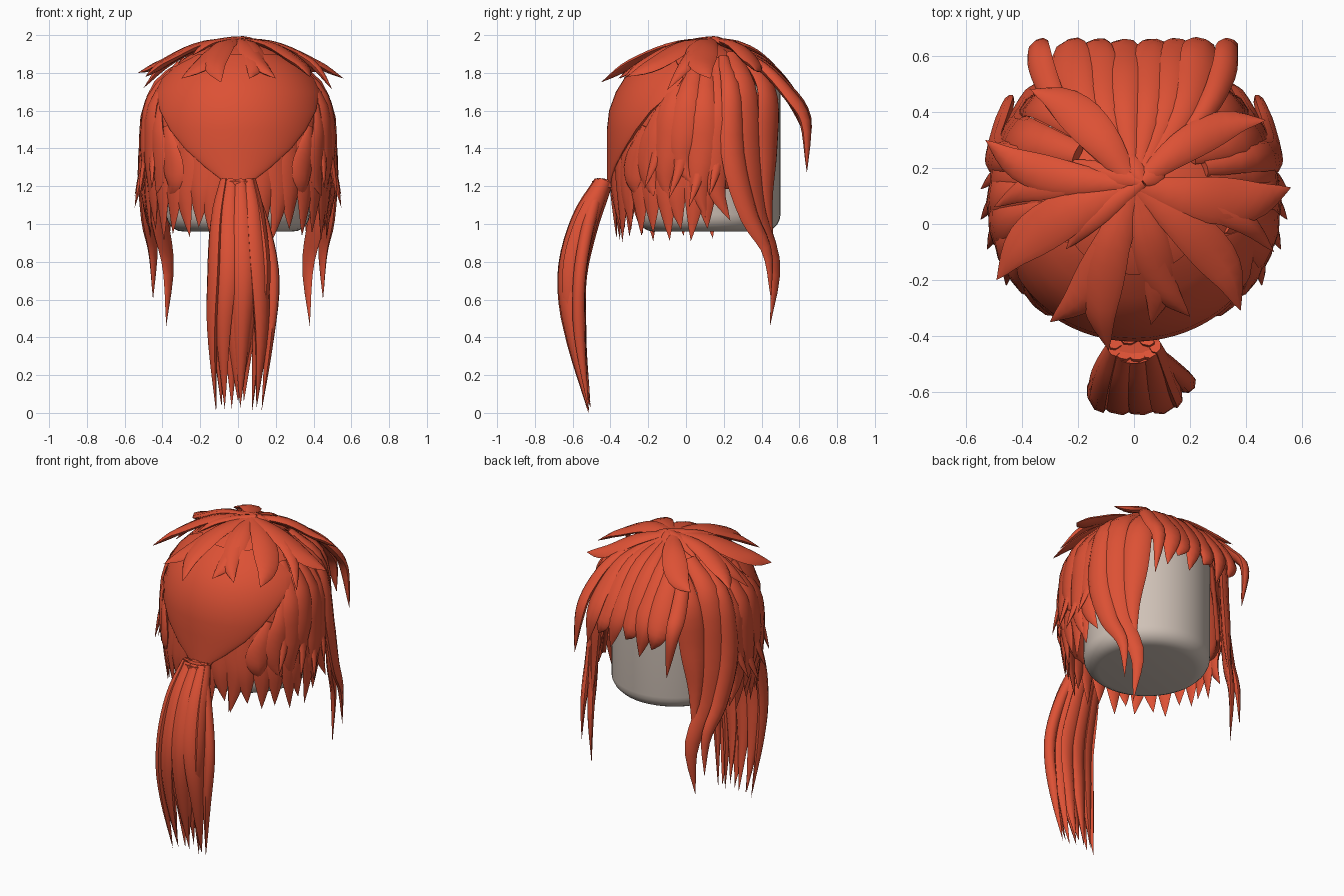
import bpy, bmesh, math, random
from mathutils import Vector

if "Cube" in bpy.data.objects:
    bpy.data.objects.remove(bpy.data.objects["Cube"])

random.seed(7)
CY, RX, RY, ZC, DOME = 0.07, 0.485, 0.455, 1.5, 0.465


def material(name, rgb):
    m = bpy.data.materials.new(name)
    m.diffuse_color = (*rgb, 1)
    m.use_nodes = True
    m.node_tree.nodes["Principled BSDF"].inputs["Base Color"].default_value = m.diffuse_color
    return m


HAIR = material("copper red", (0.72, 0.082, 0.035))
SKIN = material("pale clay", (0.63, 0.54, 0.475))


def finish(name, bm, mat, angle=50):
    bmesh.ops.recalc_face_normals(bm, faces=bm.faces)
    me = bpy.data.meshes.new(name)
    bm.to_mesh(me)
    bm.free()
    me.materials.append(mat)
    ob = bpy.data.objects.new(name, me)
    bpy.context.collection.objects.link(ob)
    bpy.ops.object.select_all(action='DESELECT')
    bpy.context.view_layer.objects.active = ob
    ob.select_set(True)
    bpy.ops.object.shade_smooth_by_angle(angle=math.radians(angle))
    return ob


def scalp(deg, s, lift=0.0):
    """Point on the hair volume: s 0..1 runs over the dome, then straight down."""
    a = math.radians(deg)
    q = math.radians(90 * min(s, 1))
    f = math.sin(q)
    z = ZC + (DOME + lift) * math.cos(q) - max(s - 1, 0) * 0.75
    return Vector(((RX + lift) * f * math.cos(a), CY + (RY + lift) * f * math.sin(a), z))


def outward(p):
    return Vector((p.x, p.y - CY, max(p.z - ZC, 0) * 1.05 + 1e-4)).normalized()


def spline(pts, t):
    n = len(pts) - 1
    i = min(int(t * n), n - 1)
    u = t * n - i
    b, c = pts[i], pts[i + 1]
    a = pts[i - 1] if i else b * 2 - c
    d = pts[i + 2] if i + 2 <= n else c * 2 - b
    return 0.5 * (2 * b + (c - a) * u + (2 * a - 5 * b + 4 * c - d) * u * u
                  + (3 * b - a - 3 * c + d) * u ** 3)


def lock(bm, pts, width, thick=0.025, root=0.5, peak=0.45, normal=None, steps=12, sides=8):
    """Pointed strand with a flattened cross-section."""
    pts = [Vector(p) for p in pts]
    rings = []
    for i in range(steps):
        t = i / steps
        p = spline(pts, t)
        tan = (spline(pts, t + 0.01) - p).normalized()
        n = Vector(normal) if normal else outward(p)
        side = tan.cross(n).normalized()
        n = side.cross(tan).normalized()
        if t < peak:
            k = root + (1 - root) * math.sin(t / peak * math.pi / 2)
        else:
            k = 1 - ((t - peak) / (1 - peak)) ** 1.7
        rings.append([bm.verts.new(p + side * (width / 2 * k * math.cos(a))
                                   + n * (thick * min(1, k * 1.3) * math.sin(a)))
                      for a in (2 * math.pi * j / sides for j in range(sides))])
    for r, q in zip(rings, rings[1:]):
        for j in range(sides):
            k = (j + 1) % sides
            bm.faces.new((r[j], r[k], q[k], q[j]))
    bm.faces.new(rings[0][::-1])
    tip = bm.verts.new(pts[-1])
    for j in range(sides):
        bm.faces.new((rings[-1][j], rings[-1][(j + 1) % sides], tip))


def jit(a):
    return random.uniform(-a, a)


# Head block: cylinder with a rounded lower rim
bm = bmesh.new()
prof = [(0.0, 0.96), (0.29, 0.96)] + [
    (0.29 + 0.09 * math.sin(a), 1.05 - 0.09 * math.cos(a))
    for a in (math.radians(d) for d in (18, 36, 54, 72, 90))] + [(0.38, 1.74), (0.0, 1.74)]
vs = [bm.verts.new((r, 0.12, z)) for r, z in prof]
es = [bm.edges.new(e) for e in zip(vs, vs[1:])]
bmesh.ops.spin(bm, geom=vs + es, cent=(0, 0.12, 0), axis=(0, 0, 1), angle=2 * math.pi, steps=48)
bmesh.ops.remove_doubles(bm, verts=bm.verts, dist=1e-4)
finish("head_block", bm, SKIN)

# Hair cap, cut short over the face
bm = bmesh.new()
cols, rows, grid = 72, 16, []
for c in range(cols):
    deg = c * 360 / cols
    end = 0.78 if abs(deg - 90) < 43 else 1.42
    grid.append([bm.verts.new(scalp(deg, 0.02 + (end - 0.02) * r / rows)) for r in range(rows + 1)])
for c in range(cols):
    a, b = grid[c], grid[(c + 1) % cols]
    for r in range(rows):
        bm.faces.new((a[r], a[r + 1], b[r + 1], b[r]))
bm.faces.new([g[0] for g in grid])
cap = finish("hair_cap", bm, HAIR)
mod = cap.modifiers.new("thickness", 'SOLIDIFY')
mod.thickness, mod.offset = 0.025, -1

# Swept teardrop panel gathered into the tail, with a tucked rim
bm = bmesh.new()
edge = [(1.9, 0.2), (1.84, 0.31), (1.77, 0.385), (1.7, 0.415), (1.6, 0.395), (1.5, 0.345),
        (1.4, 0.27), (1.3, 0.165), (1.24, 0.09), (1.19, 0.06)]
grid = []
for z, w in edge:
    f = math.sqrt(1 - (max(z - ZC, 0) / DOME) ** 2)
    row = []
    for i in range(-1, 26):
        u = math.sin((min(max(i, 0), 24) / 12 - 1) * math.pi / 2)
        x = min(w, RX * f * 0.985) * u
        y = CY - RY * math.sqrt(max(f * f - (x / RX) ** 2, 0))
        p = Vector((x, y, z))
        puff = -0.01 if i in (-1, 25) else 0.022 + 0.012 * math.sqrt(max(1 - u * u, 0))
        n = outward(p)
        row.append(bm.verts.new(p + Vector((n.x, n.y, 0)) * puff))
    grid.append(row)
for a, b in zip(grid, grid[1:]):
    for i in range(26):
        bm.faces.new((a[i], a[i + 1], b[i + 1], b[i]))
finish("swept_panel", bm, HAIR, 40)

# Nape fringe of long pointed teeth
bm = bmesh.new()
for i in range(20):
    d = -186 + i * 192 / 19
    e = 1.78 - 0.07 * (i % 2) + jit(0.03)
    lock(bm, [scalp(d + jit(2), 0.97, -0.012), scalp(d, 1.22, -0.002), scalp(d + jit(2), 1.45, 0.0),
              scalp(d + jit(4), e, -0.015)], 0.155, 0.018, peak=0.42)
finish("nape_fringe", bm, HAIR)

# Layered side locks with flicked ends
bm = bmesh.new()
for sx in (1, -1):
    for i, (d, top, e) in enumerate(((-44, 0.98, 1.5), (-31, 0.8, 1.45), (-20, 0.5, 1.52),
                                     (-9, 0.45, 1.40), (3, 0.4, 1.6), (14, 0.4, 1.65), (26, 0.4, 1.45))):
        e += jit(0.04)
        k = [top + (e - top) * t for t in (0, 0.33, 0.6, 0.82, 1)]
        pts = [scalp(d + 6, k[0], 0.0), scalp(d + 1, k[1], 0.010), scalp(d - 2 + jit(2), k[2], 0.016),
               scalp(d - 3, k[3], 0.014), scalp(d + 3 + jit(4), k[4], 0.005 + 0.02 * (i % 2))]
        lock(bm, [(p.x * sx, p.y, p.z) for p in pts], 0.155, 0.024, root=0.35)
    for d, s in ((-30, 1.15), (-14, 1.22), (-2, 1.28), (10, 1.2)):
        pts = [scalp(d, s - 0.3, 0.0), scalp(d + 2, s, 0.022), scalp(d - 4, s + 0.27, 0.065)]
        lock(bm, [(p.x * sx, p.y, p.z) for p in pts], 0.06, 0.014)
finish("side_locks", bm, HAIR)

# Long locks framing the face
bm = bmesh.new()
for sx in (1, -1):
    for pts, w in (
        ([(0.2, 0.25, 1.9), (0.39, 0.31, 1.72), (0.44, 0.32, 1.35), (0.42, 0.37, 1.05),
          (0.37, 0.47, 0.78), (0.38, 0.445, 0.46)], 0.17),
        ([(0.25, 0.2, 1.88), (0.44, 0.24, 1.7), (0.495, 0.25, 1.35), (0.48, 0.33, 1.05),
          (0.45, 0.43, 0.85), (0.45, 0.45, 0.60)], 0.13),
        ([(0.16, 0.32, 1.88), (0.31, 0.43, 1.7), (0.35, 0.43, 1.4), (0.37, 0.425, 1.15),
          (0.375, 0.46, 0.84)], 0.16)):
        lock(bm, [(x * sx, y, z) for x, y, z in pts], w, 0.028, peak=0.4, steps=18)
finish("face_locks", bm, HAIR)

# Overhanging bangs
bm = bmesh.new()
for i, (x, zt) in enumerate(((-0.34, 1.28), (-0.23, 1.44), (-0.14, 1.37), (-0.04, 1.46), (0.07, 1.38),
                             (0.16, 1.45), (0.24, 1.36), (0.335, 1.27))):
    outer = i in (0, 7)
    w = 0.1 if outer else 0.15
    lock(bm, [(x * 0.25, 0.2, 1.96), (x * 0.75, 0.4, 1.87 - abs(x) * 0.1),
              (x * 0.95, 0.54, 1.725 - abs(x) * 0.1), (x, 0.63, 1.56 - 0.015 * (i % 2)),
              (x + 0.035, 0.64, zt)], w, 0.026, root=0.35, peak=0.6, steps=16)
finish("bangs", bm, HAIR)

# Spiky leaf-shaped locks radiating from the crown: tip and width
bm = bmesh.new()
tips = [(0.56, 0.13, 1.77, 0.17), (0.38, -0.31, 1.78, 0.16), (0.20, -0.33, 1.77, 0.12),
        (0.06, -0.36, 1.77, 0.13), (-0.09, -0.45, 1.75, 0.15), (-0.30, -0.35, 1.77, 0.15),
        (-0.49, -0.20, 1.78, 0.17), (-0.53, 0.30, 1.80, 0.13), (-0.37, 0.48, 1.81, 0.15),
        (0.47, 0.37, 1.81, 0.13), (-0.50, 0.06, 1.72, 0.11), (0.50, -0.10, 1.71, 0.10)]
for i, (x, y, z, w) in enumerate(tips):
    bend = 0.05 if i % 2 else -0.05
    dx, dy = x, y - 0.14
    mid = [(dx * k - dy * bend * 2 * b, 0.14 + dy * k + dx * bend * 2 * b, zz)
           for k, b, zz in ((0.4, 0.8, 1.937), (0.75, 0.9, 1.846))]
    lock(bm, [(dx * 0.02, 0.14 + dy * 0.02, 1.98)] + mid + [(x, y, z)],
         w, 0.021, root=0.3, peak=0.5)
for d, lift in ((60, 0.02), (95, 0.015), (130, 0.02), (200, 0.02)):  # small tufts on top
    lock(bm, [(0.03, 0.15, 1.985), scalp(d, 0.2, 0.015), scalp(d + 15, 0.4, lift)], 0.08, 0.015)
finish("crown_spikes", bm, HAIR)

# Tail tie
bm = bmesh.new()
bmesh.ops.create_cone(bm, cap_ends=True, segments=24, radius1=0.09, radius2=0.09, depth=0.035)
for v in bm.verts:
    v.co = Vector((v.co.x, v.co.y * 0.75 - 0.43, v.co.z + 1.21))
finish("tail_tie", bm, HAIR, 35)

# Tail made of curved strands
bm = bmesh.new()
for i in range(8):
    a = 2 * math.pi * (i + 0.25) / 8
    c, s = math.cos(a), math.sin(a)
    zt = 0.0 if i % 4 == 0 else 0.02 + random.random() * 0.06
    sh = jit(0.025)
    lock(bm, [(0.075 * c, -0.435 + 0.03 * s, 1.23), (0.115 * c, -0.54 + 0.045 * s, 1.0),
              (0.135 * c + 0.005, -0.603 + 0.045 * s, 0.72),
              (0.12 * c + 0.005 + sh, -0.583 + 0.03 * s, 0.4),
              (0.095 * c + sh, -0.515 + 0.01 * s, zt)],
         0.135, 0.034, root=0.5, peak=0.4, normal=(c * 0.7, s, 0.05), steps=18)
# Loose strand beside the tail
lock(bm, [(0.07, -0.45, 1.22), (0.14, -0.52, 0.98), (0.185, -0.565, 0.7), (0.165, -0.56, 0.38),
          (0.125, -0.515, 0.01)], 0.075, 0.035, normal=(0.3, -1, 0), steps=18)
lock(bm, [(0, -0.44, 1.2), (0, -0.55, 1.0), (0.01, -0.605, 0.72), (0.01, -0.585, 0.4),
          (0.0, -0.515, 0.06)], 0.2, 0.045, normal=(0, -1, 0), steps=18)
finish("tail_strands", bm, HAIR)
